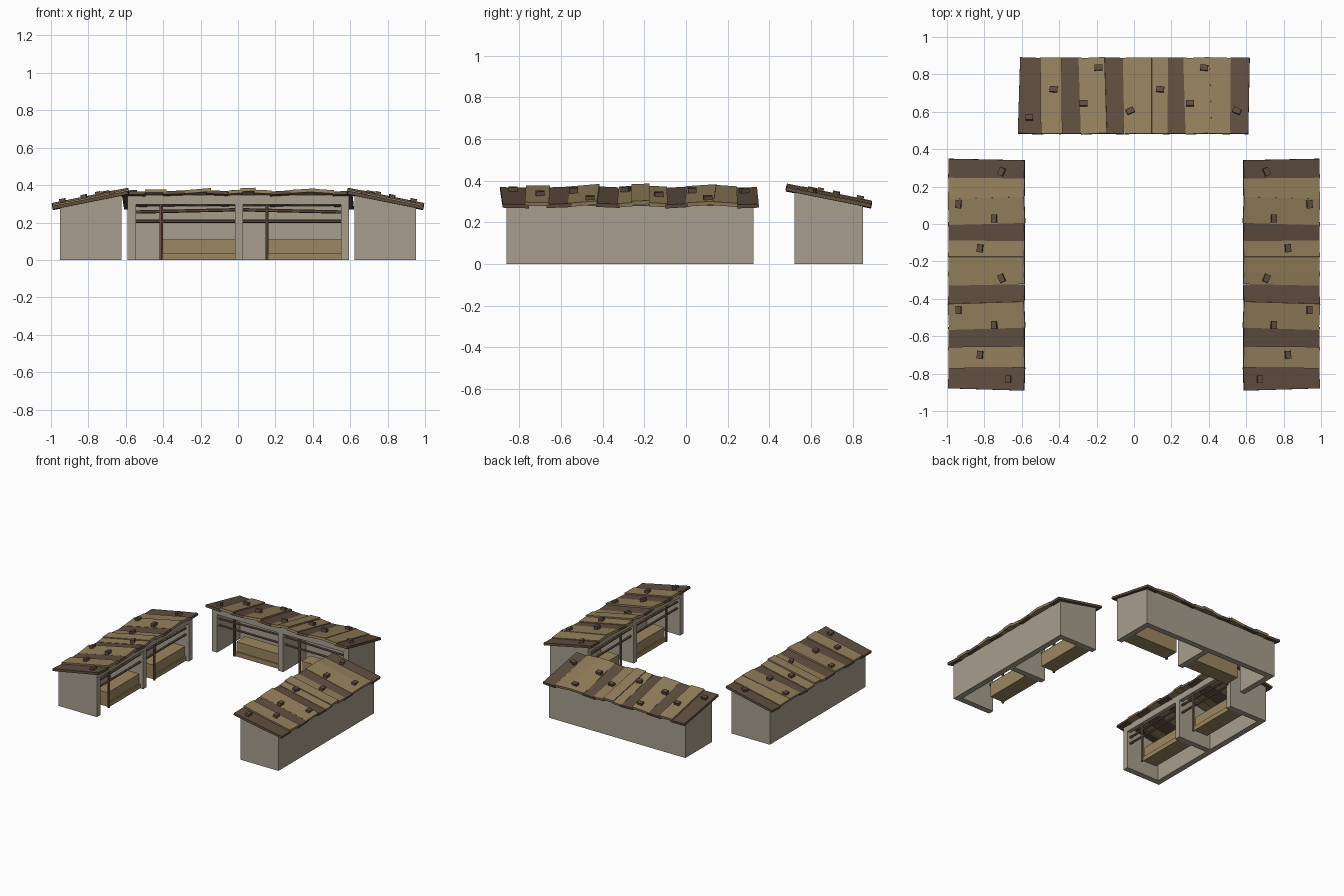
import bpy, bmesh
from math import pi, atan
from mathutils import Matrix, Vector

cube = bpy.data.objects.get("Cube")
if cube:
    bpy.data.objects.remove(cube, do_unlink=True)


def material(name, rgb):
    m = bpy.data.materials.new(name)
    m.use_nodes = True
    m.diffuse_color = (*rgb, 1)
    m.node_tree.nodes["Principled BSDF"].inputs["Base Color"].default_value = (*rgb, 1)
    return m


WALL = material("grey plaster", (.39, .345, .27))
TAN = material("tan wood", (.29, .21, .105))
HAY = material("trough wood", (.33, .24, .115))
DARK = material("dark brown wood", (.115, .075, .05))
RAIL = material("rail brown", (.15, .088, .058))

SLOPE = .2
TILT = Matrix.Rotation(-atan(SLOPE), 4, 'X')


def roof_z(y):
    return .313 - SLOPE * y


def finish(name, bm, mat, place):
    bmesh.ops.transform(bm, matrix=place, verts=bm.verts)
    bmesh.ops.recalc_face_normals(bm, faces=bm.faces)
    mesh = bpy.data.meshes.new(name)
    bm.to_mesh(mesh)
    bm.free()
    mesh.materials.append(mat)
    bpy.context.collection.objects.link(bpy.data.objects.new(name, mesh))


def prism(name, profile, x0, x1, mat, place):
    """Side profile of (y, z) points, extruded along x."""
    bm = bmesh.new()
    face = bm.faces.new([bm.verts.new((x0, y, z)) for y, z in profile])
    out = bmesh.ops.extrude_face_region(bm, geom=[face])["geom"]
    bmesh.ops.translate(bm, vec=(x1 - x0, 0, 0),
                        verts=[v for v in out if isinstance(v, bmesh.types.BMVert)])
    finish(name, bm, mat, place)


def box(name, size, local, mat, place):
    bm = bmesh.new()
    bmesh.ops.create_cube(bm, size=1, matrix=local @ Matrix.Diagonal((*size, 1)))
    finish(name, bm, mat, place)


def rod(name, a, b, radius, mat, place):
    a, b = Vector(a), Vector(b)
    d = b - a
    bm = bmesh.new()
    bmesh.ops.create_cone(bm, cap_ends=True, segments=6, radius1=radius, radius2=radius, depth=d.length,
                          matrix=Matrix.Translation((a + b) / 2) @ d.to_track_quat('Z', 'Y').to_matrix().to_4x4())
    finish(name, bm, mat, place)


# Roof boards: start, end, dark, lift, roll, yaw
BOARDS = [
    (-.615, -.49, True, 0, .03, -.03),
    (-.50, -.385, False, .010, 0, .01),
    (-.40, -.28, True, .002, -.04, 0),
    (-.29, -.15, False, .011, -.09, .03),
    (-.165, -.05, True, .003, .05, -.02),
    (-.055, .02, False, .006, -.08, .02),
    (.01, .095, False, .017, -.04, 0),
    (.09, .18, False, .006, .05, -.01),
    (.17, .28, True, .001, -.06, 0),
    (.27, .41, False, .011, -.07, .03),
    (.40, .515, False, .009, .07, -.01),
    (.51, .615, True, 0, -.03, -.02),
]
# Pegs: x, y, yaw
PEGS = [(-.56, -.115, 0), (-.43, .035, -.1), (-.27, -.04, 0), (-.19, .15, 0), (-.02, -.08, .4),
        (.14, .035, -.1), (.30, -.04, 0), (.375, .15, -.1), (.55, -.08, -.4)]


def stall(tag, place):
    front, back, thick = -.165, .165, .045
    side = [(front, 0), (back, 0), (back, roof_z(back)), (front, roof_z(front))]

    # Walls and lintel
    for name, x0, x1 in (("end_wall_a", -.59, -.545), ("divider", -.015, .028), ("end_wall_b", .55, .593)):
        prism(f"{tag}_{name}", side, x0, x1, WALL, place)
    inner = back - thick
    prism(f"{tag}_back_wall", [(inner, 0), (back, 0), (back, roof_z(back)), (inner, roof_z(inner))],
          -.59, .593, WALL, place)
    lintel = front + .03
    prism(f"{tag}_lintel", [(front, .297), (lintel, .297), (lintel, roof_z(lintel)), (front, roof_z(front))],
          -.546, .551, WALL, place)

    # Two bays, each with a stepped trough, a post and rails
    for i, (x0, x1, post) in enumerate(((-.548, -.013, -.41), (.026, .552, .155))):
        prism(f"{tag}_trough_{i}", [(-.14, 0), (-.02, 0), (-.02, .11), (-.13, .11), (-.13, .035), (-.14, .035)],
              post + .008, x1, HAY, place)
        rod(f"{tag}_post_{i}", (post, -.142, 0), (post, -.142, .3), .01, RAIL, place)
        rod(f"{tag}_lower_rail_{i}", (x0, -.138, .206), (x1, -.138, .206), .009, RAIL, place)
        rise = .006 - .012 * i
        rod(f"{tag}_upper_rail_{i}", (x0, -.138, .262 - rise), (x1, -.138, .262 + rise), .009, RAIL, place)

    # Overlapping roof boards
    for i, (x0, x1, dark, lift, roll, yaw) in enumerate(BOARDS):
        local = (Matrix.Translation(((x0 + x1) / 2, 0, roof_z(0) + .005 + lift)) @ TILT
                 @ Matrix.Rotation(yaw, 4, 'Z') @ Matrix.Rotation(roll, 4, 'Y'))
        box(f"{tag}_roof_board_{i}", (x1 - x0, .414, .018), local, DARK if dark else TAN, place)

    # Pegs on the roof
    for i, (x, y, yaw) in enumerate(PEGS):
        lift = max(b[3] for b in BOARDS if b[0] <= x <= b[1])
        local = (Matrix.Translation((x, y, roof_z(y) + .021 + lift)) @ TILT
                 @ Matrix.Rotation(yaw, 4, 'Z'))
        box(f"{tag}_roof_peg_{i}", (.042, .03, .026), local, DARK, place)


# Back block and two mirrored side blocks
side_place = Matrix.Translation((-.788, -.27, 0)) @ Matrix.Rotation(pi / 2, 4, 'Z')
stall("back", Matrix.Translation((0, .685, 0)))
stall("right", side_place)
stall("left", Matrix.Diagonal((-1, 1, 1, 1)) @ side_place)
